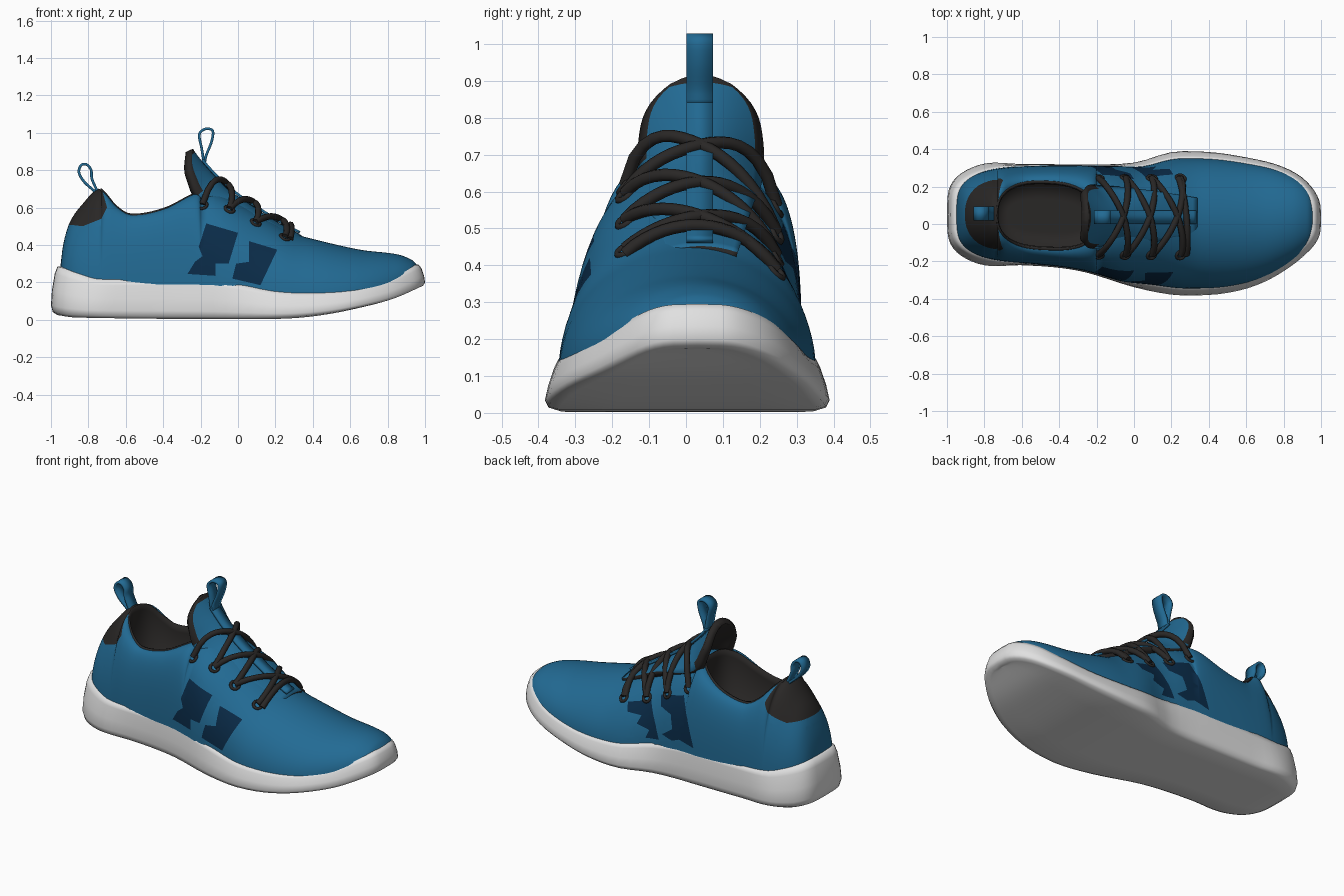
import bpy, bmesh, math
from mathutils import Vector

if "Cube" in bpy.data.objects:
    bpy.data.objects.remove(bpy.data.objects["Cube"], do_unlink=True)


def material(name, rgb):
    m = bpy.data.materials.new(name)
    m.use_nodes = True
    m.diffuse_color = (*rgb, 1)
    m.node_tree.nodes["Principled BSDF"].inputs["Base Color"].default_value = (*rgb, 1)
    return m


blue = material("blue_knit", (0.016, 0.145, 0.295))
navy = material("navy_panel", (0.003, 0.024, 0.064))
black = material("charcoal", (0.022, 0.02, 0.019))
white = material("white_foam", (0.75, 0.75, 0.75))


def ease(table, x):
    """Smooth interpolation through (x, value) points."""
    n = len(table)
    if x <= table[0][0]:
        return table[0][1]
    for i in range(n - 1):
        (a, p), (b, q) = table[i], table[i + 1]
        if x <= b:
            def slope(k):
                lo, hi = table[max(k - 1, 0)], table[min(k + 1, n - 1)]
                return (hi[1] - lo[1]) / (hi[0] - lo[0])
            t, d = (x - a) / (b - a), b - a
            u = 1 - t
            return (p * (1 + 2 * t) * u * u + slope(i) * d * t * u * u
                    + q * t * t * (3 - 2 * t) - slope(i + 1) * d * t * t * u)
    return table[-1][1]


def grid(bm, rows):
    vs = [[bm.verts.new(p) for p in r] for r in rows]
    for a, b in zip(vs, vs[1:]):
        for j in range(len(a) - 1):
            bm.faces.new((a[j], b[j], b[j + 1], a[j + 1]))


def finish(bm, name, mats, closed=False):
    bmesh.ops.remove_doubles(bm, verts=bm.verts[:], dist=0.0004)
    if closed:
        bmesh.ops.recalc_face_normals(bm, faces=bm.faces[:])
    for f in bm.faces:
        f.smooth = True
    me = bpy.data.meshes.new(name)
    bm.to_mesh(me)
    bm.free()
    for m in mats:
        me.materials.append(m)
    ob = bpy.data.objects.new(name, me)
    bpy.context.collection.objects.link(ob)
    return ob


# Shape tables along the length of the shoe
CENTRE = [(-1, .05), (-.6, .05), (-.3, .035), (0, -.005), (.2, .003), (.6, .005), (.9, .035), (1, .03)]
WIDTH = [(-1, .3), (-.8, .31), (-.6, .28), (-.3, .285), (0, .333), (.2, .381), (.35, .386),
         (.5, .377), (.7, .345), (.85, .3), (.95, .25), (1, .21)]
INSET = [(-1, .035), (-.8, .035), (-.6, .01), (-.1, .01), (.1, .035), (.3, .037), (.6, .03), (.8, .022), (1, .01)]
SOLE_TOP = [(-1, .285), (-.9, .25), (-.77, .217), (-.2, .217), (0, .19), (.2, .152), (.4, .142),
            (.6, .155), (.8, .2), (.92, .255), (1, .295)]
SOLE_LOW = [(-1, .025), (-.9, .012), (0, .003), (.3, .008), (.5, .03), (.7, .07), (.85, .11), (1, .175)]
RIDGE = [(-.95, .28), (-.935, .4), (-.9, .52), (-.83, .62), (-.75, .7), (-.71, .675), (-.65, .605),
         (-.57, .56), (-.4, .59), (-.25, .665), (-.19, .685), (-.1, .67), (0, .625), (.15, .545),
         (.3, .462), (.4, .432), (.65, .375), (.85, .35), (.93, .32), (.96, .29)]
BULGE = [(-.95, 2), (-.75, 2.1), (-.5, 2.4), (-.2, 2.5), (0, 2.15), (.2, 2), (.96, 2)]
TONGUE = [(-.24, .915), (-.235, .905), (-.21, .87), (-.17, .82), (-.1, .745), (-.05, .695), (0, .66),
          (.12, .58), (.24, .505), (.34, .452)]
TONGUE_W = [(-.24, .03), (-.235, .08), (-.21, .145), (-.17, .168), (-.1, .17), (.12, .135), (.34, .1)]
BACK, FRONT = -.73, -.2        # ends of the foot opening
HEEL, TOE = -.95, .965         # ends of the upper
AXIS = .04                     # centre line of opening and laces


def rounded(t, p):
    return max(0, 1 - abs(t) ** p) ** (1 / p)


def upper_width(x):
    t = (x - (HEEL + TOE) / 2) / ((TOE - HEEL) / 2)
    return rounded(t, 4) * (ease(WIDTH, x) - ease(INSET, x))


def opening(x):
    return .175 * rounded((x - (BACK + FRONT) / 2) / ((FRONT - BACK) / 2), 2.6)


def surface(x, y):
    """Height of the closed front part of the upper."""
    low = ease(SOLE_TOP, x) - .03
    t = min(1, abs(y - ease(CENTRE, x)) / upper_width(x))
    return low + (ease(RIDGE, x) - low) * rounded(t, ease(BULGE, x))


# Sole: concentric rings from underside to top; k blends towards the foot of the upper
bm = bmesh.new()
rows = []
for sx, sy, k, h in ((.96, 0, 0, 0), (.96, .5, 0, 0), (.965, .9, 0, 0), (.99, .975, 0, .06), (1, 1, 0, .2),
                     (.995, 1, .25, .5), (.98, .995, .65, .85), (.965, .985, .85, 1), (.945, .95, 1, 1),
                     (.94, .5, 1, .95), (.94, 0, 1, .95)):
    ring = []
    for i in range(97):
        a = 2 * math.pi * (i % 96) / 96
        x = math.cos(a)
        half = math.copysign(rounded(x, 4), math.sin(a)) * (ease(WIDTH, x) - k * ease(INSET, x))
        lo, hi = ease(SOLE_LOW, x), ease(SOLE_TOP, x)
        ring.append((x * sx, ease(CENTRE, x) + sy * half, lo + (hi - lo) * h))
    rows.append(ring)
grid(bm, rows)
finish(bm, "sole", [white], closed=True)


# Upper: arched sections, split in two around the foot opening
def stations(a, b, n, start, end):
    lo, hi = (math.pi if start else math.pi / 2), (0 if end else math.pi / 2)
    c = [math.cos(lo + (hi - lo) * i / n) for i in range(n + 1)]
    return [a + (b - a) * (v - c[0]) / (c[-1] - c[0]) for v in c]


xs = (stations(HEEL, BACK, 20, True, False) + stations(BACK, FRONT, 30, True, True)[1:]
      + stations(FRONT, TOE, 50, False, True)[1:])
bm = bmesh.new()
for side in (-1, 1):
    rows = []
    for x in xs:
        w, low, mid = upper_width(x), ease(SOLE_TOP, x) - .03, ease(CENTRE, x)
        e, power = min(opening(x), w * .9), 2 / ease(BULGE, x)
        arch = []
        for j in range(21):
            a = math.pi / 2 * j / 20
            c, s = max(0, math.cos(a)) ** power, math.sin(a) ** power
            arch.append((x, mid + side * (e + (w - e) * c), low + (ease(RIDGE, x) - low) * s))
        rows.append(arch if side < 0 else arch[::-1])
    grid(bm, rows)

# Colour panels (material, sides, outline): cut into the upper, then recolour inside
panels = [
    (2, (-1, 1), [(-1, .52), (-.83, .5), (-.73, .54), (-.7, .6), (-.74, .74), (-1, .74)]),
    (1, (-1,), [(-.17, .515), (0, .465), (-.05, .3), (-.12, .3), (-.12, .235), (-.27, .245), (-.23, .31),
                (-.19, .34), (-.21, .39)]),
    (1, (-1,), [(.06, .42), (.21, .375), (.12, .185), (-.03, .22), (-.01, .3), (.06, .31)]),
    (1, (1,), [(-.17, .515), (0, .465), (-.02, .41), (-.1, .39), (-.12, .31), (-.05, .26), (-.12, .24),
               (-.17, .26), (-.27, .235), (-.22, .4)]),
    (1, (1,), [(.06, .42), (.21, .375), (.19, .33), (.1, .33), (.12, .28), (.04, .26), (.06, .21),
               (-.03, .22), (0, .3)]),
]


def inside(poly, x, z):
    hit = False
    for (a, p), (b, q) in zip(poly, poly[1:] + poly[:1]):
        if (p > z) != (q > z) and x < a + (b - a) * (z - p) / (q - p):
            hit = not hit
    return hit


for index, sides, poly in panels:
    xa, xb = min(p[0] for p in poly) - .05, max(p[0] for p in poly) + .05

    def near():
        mids = [(f, f.calc_center_median()) for f in bm.faces]
        return [(f, c) for f, c in mids if xa < c.x < xb and math.copysign(1, c.y - AXIS) in sides]

    for (a, p), (b, q) in zip(poly, poly[1:] + poly[:1]):
        faces = [f for f, c in near()]
        geom = faces + list({e for f in faces for e in f.edges}) + list({v for f in faces for v in f.verts})
        bmesh.ops.bisect_plane(bm, geom=geom, plane_co=(a, 0, p), plane_no=(q - p, 0, a - b))
    for f, c in near():
        if inside(poly, c.x, c.z):
            f.material_index = index
finish(bm, "upper", [blue, navy, black])

# Lining: dark collar edge, inner wall and insole
bm = bmesh.new()
rows = []
for s, lift in ((1.07, -.004), (1.04, .008), (.98, .006), (.95, -.03), (.97, None), (.5, None), (0, None)):
    ring = []
    for k in range(65):
        a = 2 * math.pi * (k % 64) / 64
        x = (BACK + FRONT) / 2 + (FRONT - BACK) / 2 * math.cos(a)
        y = ease(CENTRE, x) + s * math.copysign(opening(x), math.sin(a))
        z = .26 if lift is None else ease(RIDGE, x) + lift
        ring.append(((x + .465) * (1 + (s - 1) * .4) - .465, y, z))
    rows.append(ring)
grid(bm, rows)
finish(bm, "lining", [black])

# Tongue: padded sheet wrapped around the ankle, with dark back and edging
bm = bmesh.new()
rows = []
for i in range(37):
    x = -.24 + .58 * (i / 36) ** 1.6
    wrap = ease([(-.24, .06), (-.17, .075), (-.1, .1), (0, .05), (.1, 0), (.34, 0)], x)
    drop = ease([(-.24, .05), (-.1, .09), (.1, .06), (.34, .05)], x)
    row = []
    for j in range(15):
        y = ease(TONGUE_W, x) * (j / 7 - 1)
        q = (y / .17) ** 2
        row.append((x - wrap * q, AXIS + y, ease(TONGUE, x) - drop * q))
    rows.append(row)
grid(bm, rows)
for k, f in enumerate(bm.faces):
    if k < 14 * 14 and (k % 14 in (0, 13) or k < 14 * 3):
        f.material_index = 1
tongue = finish(bm, "tongue", [blue, black])
pad = tongue.modifiers.new("padding", "SOLIDIFY")
pad.thickness, pad.offset = .045, -1
pad.material_offset = pad.material_offset_rim = 1


# Straps and pull loops
def ribbon(name, path, y, width, closed=False):
    n = len(path)
    pts = []
    for i in range(n if closed else n - 1):
        a, b, c, d = [Vector(path[k % n] if closed else path[min(max(k, 0), n - 1)]) for k in range(i - 1, i + 3)]
        for t in (0, .25, .5, .75):
            pts.append(.5 * (2 * b + (c - a) * t + (2 * a - 5 * b + 4 * c - d) * t * t
                             + (3 * b - a - 3 * c + d) * t ** 3))
    pts.append(pts[0] if closed else Vector(path[-1]))
    bm = bmesh.new()
    grid(bm, [[(p.x, y - width / 2, p.y), (p.x, y + width / 2, p.y)] for p in pts])
    mod = finish(bm, name, [blue]).modifiers.new("thickness", "SOLIDIFY")
    mod.thickness, mod.offset = .014, 0


ribbon("tongue_strap", [(x, ease(TONGUE, x) + .01) for x in (.33, .24, .12, 0, -.1, -.16, -.19)], .037, .072)
ribbon("tongue_loop", [(-.18, .84), (-.195, .92), (-.207, .99), (-.175, 1.02), (-.135, 1.01), (-.142, .95),
                       (-.17, .88)], .037, .072, True)
ribbon("heel_loop", [(-.77, .69), (-.82, .735), (-.85, .785), (-.84, .825), (-.81, .83), (-.785, .8),
                     (-.78, .75), (-.74, .66)], .055, .075, True)

# Laces and eyelets
eyelets = [-.19, -.045, .095, .25]
SIDES = (-.165, .245)


def lace(name, start, end, forward):
    (xa, ya), (xb, yb) = start, end
    cu = bpy.data.curves.new(name, "CURVE")
    cu.dimensions = "3D"
    cu.bevel_depth, cu.bevel_resolution = .017, 2
    cu.use_fill_caps = True
    sp = cu.splines.new("POLY")
    sp.points.add(16)
    for i, p in enumerate(sp.points):
        t = i / 16
        bump = math.sin(math.pi * t) ** .7 if 0 < t < 1 else 0
        x, y = xa + (xb - xa) * t + forward * bump, ya + (yb - ya) * t
        rise = ease(TONGUE, x) + .022 - ease(RIDGE, x)
        p.co = (x, y, surface(x, y) + .005 + max(.03, rise) * bump, 1)
    sp.use_smooth = True
    cu.materials.append(black)
    bpy.context.collection.objects.link(bpy.data.objects.new(name, cu))


for i, (a, b) in enumerate(zip(eyelets, eyelets[1:])):
    lace(f"lace_cross_a_{i}", (a, SIDES[0]), (b, SIDES[1]), .06)
    lace(f"lace_cross_b_{i}", (a, SIDES[1]), (b, SIDES[0]), .06)
lace("lace_front_bar", (.24, SIDES[1]), (.28, SIDES[0]), .02)

for x in eyelets:
    for y in SIDES:
        d = .01
        normal = Vector((surface(x - d, y) - surface(x + d, y), surface(x, y - d) - surface(x, y + d), 2 * d))
        bpy.ops.mesh.primitive_torus_add(major_radius=.024, minor_radius=.009, major_segments=16,
                                         minor_segments=6, location=(x, y, surface(x, y)),
                                         rotation=normal.to_track_quat("Z", "Y").to_euler())
        ring = bpy.context.object
        ring.name = "eyelet"
        ring.data.materials.append(black)
        bpy.ops.object.shade_smooth()
